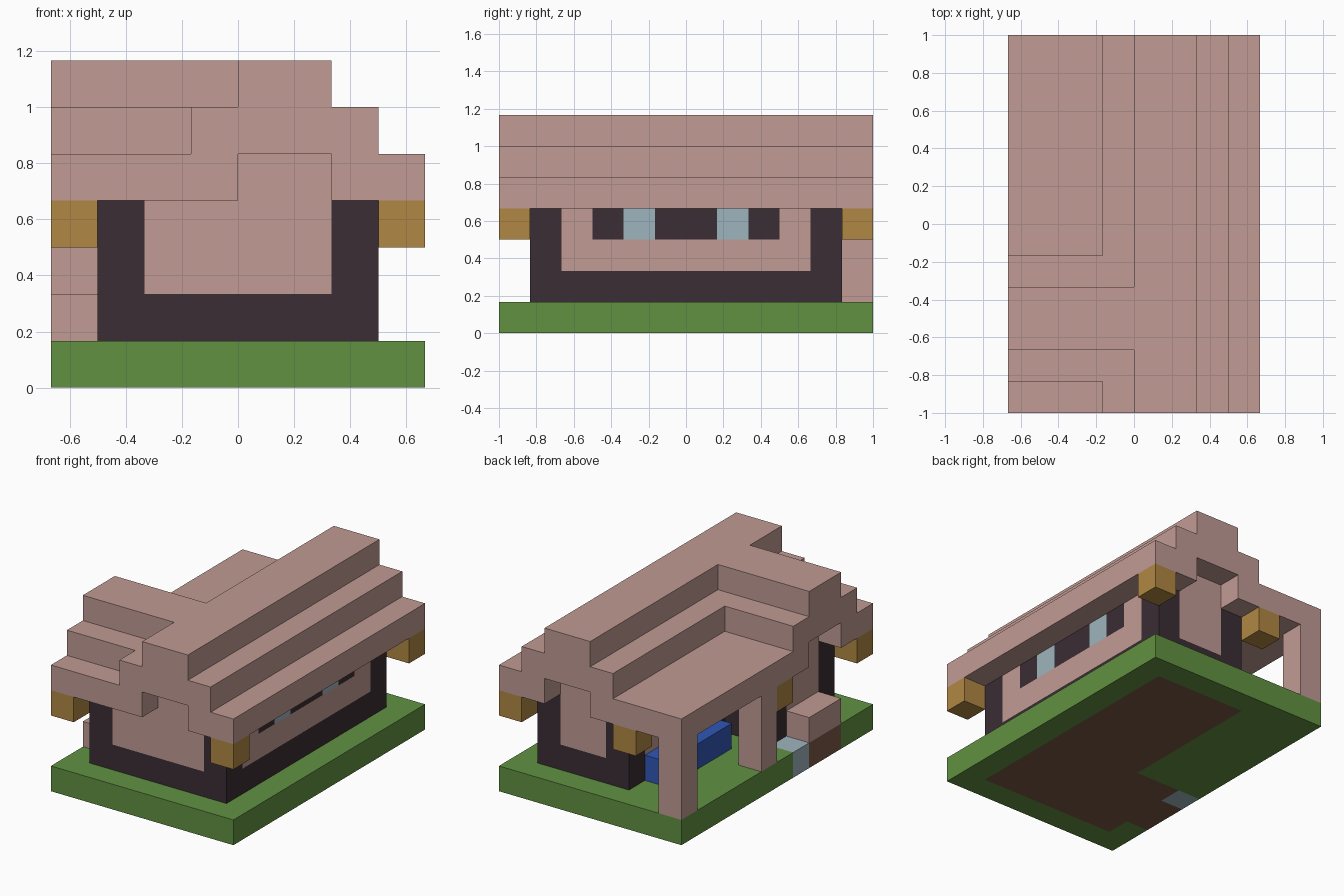
import bpy
import bmesh

cube = bpy.data.objects.get("Cube")
if cube:
    bpy.data.objects.remove(cube, do_unlink=True)

U = 1 / 6  # size of one building block


def material(name, rgb):
    """Flat colour from 0-255 display values, stored as linear."""
    lin = [((c / 255 + 0.055) / 1.055) ** 2.4 for c in rgb] + [1]
    m = bpy.data.materials.new(name)
    m.use_nodes = True
    m.diffuse_color = lin
    bsdf = next(n for n in m.node_tree.nodes if n.type == 'BSDF_PRINCIPLED')
    bsdf.inputs["Base Color"].default_value = lin
    return m


PINK = material("dusty_pink", (193, 155, 148))
DARK = material("dark_timber", (59, 45, 53))
GOLD = material("gold_wood", (176, 135, 67))
GREEN = material("grass_green", (98, 145, 66))
GLASS = material("pale_blue", (158, 181, 189))
BLUE = material("deep_blue", (49, 87, 182))
BROWN = material("earth_brown", (122, 88, 70))


def rect(x0, x1, y0, y1):
    return [(x0, y0), (x1, y0), (x1, y1), (x0, y1)]


def build(name, mat, *prisms):
    """One object from upright prisms, each (outline, bottom, top) in blocks."""
    bm = bmesh.new()
    for outline, z0, z1 in prisms:
        face = bm.faces.new([bm.verts.new((x * U, y * U, z0 * U)) for x, y in outline])
        ext = bmesh.ops.extrude_face_region(bm, geom=[face], use_keep_orig=True)
        top = [v for v in ext["geom"] if isinstance(v, bmesh.types.BMVert)]
        bmesh.ops.translate(bm, verts=top, vec=(0, 0, (z1 - z0) * U))
    bmesh.ops.recalc_face_normals(bm, faces=bm.faces)
    mesh = bpy.data.meshes.new(name)
    bm.to_mesh(mesh)
    bm.free()
    mesh.materials.append(mat)
    obj = bpy.data.objects.new(name, mesh)
    bpy.context.scene.collection.objects.link(obj)
    return obj


# Ground: lawn wrapping around the earth floor, with one stepping slab
build("lawn", GREEN, ([(-4, -6), (4, -6), (4, 6), (-4, 6), (-4, -1), (-1, -1), (-1, 5),
                       (3, 5), (3, -5), (-3, -5), (-3, -4), (-4, -4)], 0, 1))
build("earth_floor", BROWN, ([(-1, -1), (-1, 5), (3, 5), (3, -5), (-3, -5), (-3, -4),
                              (-4, -4), (-4, -2), (-3, -2), (-3, -1)], 0, 1))
build("stepping_slab", GLASS, (rect(-4, -3, -2, -1), 0, 1))

# House frame: L-shaped foundation and corner posts
build("foundation", DARK, ([(-3, -5), (3, -5), (3, 5), (-1, 5), (-1, -1), (-3, -1)], 1, 2))
corners = [(2, -5), (2, 4), (-1, 4), (-1, -1), (-2, -2), (-3, -2), (-3, -5)]
build("corner_posts", DARK, *[(rect(x, x + 1, y, y + 1), 2, 4) for x, y in corners])

# Wall panels; gable ends rise into the roof notches
build("wall_panels", PINK,
      (rect(-2, 2, -5, -4), 2, 4),
      (rect(0, 2, 4, 5), 2, 4),
      (rect(-1, 0, 0, 4), 2, 4),
      (rect(-3, -2, -4, -2), 2, 4),
      (rect(2, 3, -4, 4), 2, 3),
      (rect(2, 3, -4, -3), 3, 4),
      (rect(2, 3, 3, 4), 3, 4))

# Window band in the long side wall
build("window_frames", DARK, *[(rect(2, 3, a, b), 3, 4) for a, b in [(-3, -2), (-1, 1), (2, 3)]])
build("window_panes", GLASS, *[(rect(2, 3, y, y + 1), 3, 4) for y in (-2, 1)])

# Stepped cross-gable roof: eaves with gable notches, middle course, ridge
eaves = [(-4, -6), (0, -6), (0, -5), (2, -5), (2, -6), (4, -6), (4, 6), (2, 6), (2, 5),
         (0, 5), (0, 6), (-4, 6), (-4, -2), (-3, -2), (-3, -4), (-4, -4)]


def gable_course(w):
    """T-shaped course: long ridge plus wing, w blocks either side of the ridge."""
    return [(-4, -3 - w), (1 - w, -3 - w), (1 - w, -6), (1 + w, -6),
            (1 + w, 6), (1 - w, 6), (1 - w, -3 + w), (-4, -3 + w)]


build("stepped_roof", PINK, (eaves, 4, 5), (gable_course(2), 5, 6), (gable_course(1), 6, 7))

# Brackets hung under the eaves at the outer corners
brackets = [(3, -6), (3, 5), (-2, 5), (-4, -1), (-4, -6)]
build("eave_brackets", GOLD, *[(rect(x, x + 1, y, y + 1), 3, 4) for x, y in brackets])

# Porch: pillars, blue bench and the entrance step
build("porch_pillars", PINK, *[(rect(-4, -3, y, y + 1), 1, 4) for y in (0, 5)])
build("porch_bench", BLUE, (rect(-2, -1, 0, 4), 1, 2))
build("entrance_step", PINK, (rect(-4, -3, -4, -2), 1, 2))
